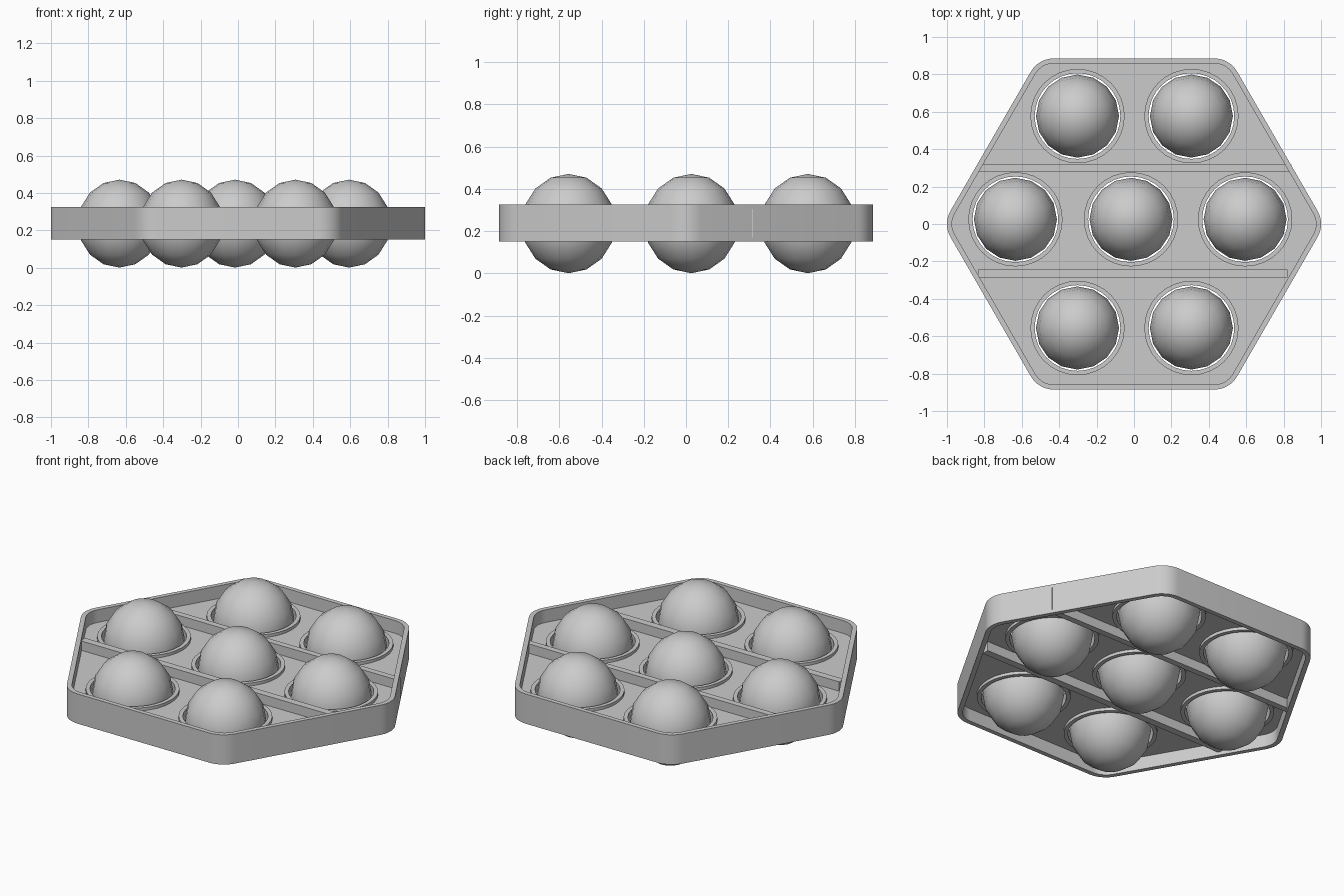
import bpy, bmesh
from math import sin, cos, pi, radians

if "Cube" in bpy.data.objects:
    bpy.data.objects.remove(bpy.data.objects["Cube"])

MID = 0.238
BALLS = [(-0.302, 0.577), (0.307, 0.577),
         (-0.634, 0.025), (-0.016, 0.025), (0.594, 0.025),
         (-0.302, -0.556), (0.307, -0.556)]


def hexagon(apothem, r, n=8):
    """Outline of a hexagon with rounded corners, points on the x axis."""
    d = (apothem - r) / cos(pi / 6)
    pts = []
    for k in range(6):
        a = k * pi / 3
        for i in range(n + 1):
            t = a - pi / 6 + i / n * pi / 3
            pts.append((d * cos(a) + r * cos(t), d * sin(a) + r * sin(t)))
    return pts


def circle(c, r, n=32):
    return [(c[0] + r * cos(2 * pi * i / n), c[1] + r * sin(2 * pi * i / n)) for i in range(n)]


def smooth(ob):
    bpy.ops.object.select_all(action='DESELECT')
    ob.select_set(True)
    bpy.context.view_layer.objects.active = ob
    bpy.ops.object.shade_smooth_by_angle(angle=radians(35))


def slab(name, outlines, height):
    """Flat outlines (inner ones become holes) extruded about MID."""
    cu = bpy.data.curves.new(name, 'CURVE')
    cu.dimensions = '2D'
    cu.fill_mode = 'BOTH'
    cu.extrude = height / 2
    for pts in outlines:
        sp = cu.splines.new('POLY')
        sp.points.add(len(pts) - 1)
        for p, (x, y) in zip(sp.points, pts):
            p.co = (x, y, 0, 1)
        sp.use_cyclic_u = True
    tmp = bpy.data.objects.new(name + "_outline", cu)
    bpy.context.collection.objects.link(tmp)
    bpy.context.view_layer.update()
    me = bpy.data.meshes.new_from_object(tmp.evaluated_get(bpy.context.evaluated_depsgraph_get()))
    bpy.data.objects.remove(tmp)
    bm = bmesh.new()
    bm.from_mesh(me)
    bmesh.ops.remove_doubles(bm, verts=bm.verts, dist=1e-5)
    bmesh.ops.recalc_face_normals(bm, faces=bm.faces)
    bm.to_mesh(me)
    bm.free()
    ob = bpy.data.objects.new(name, me)
    ob.location.z = MID
    bpy.context.collection.objects.link(ob)
    smooth(ob)


# Outer rim and the mid-height plate with a hole for each ball
slab("frame", [hexagon(0.885, 0.14), hexagon(0.858, 0.113)], 0.176)
slab("plate", [hexagon(0.87, 0.125)] + [circle(c, 0.23) for c in BALLS], 0.025)

# Balls, each in a raised collar
for i, c in enumerate(BALLS):
    slab(f"collar_{i + 1}", [circle(c, 0.252), circle(c, 0.229)], 0.06)
    bpy.ops.mesh.primitive_uv_sphere_add(segments=16, ring_count=8, radius=1, location=(*c, 0.236))
    ball = bpy.context.object
    ball.name = f"ball_{i + 1}"
    ball.scale = (0.222, 0.222, 0.235)
    bpy.ops.object.shade_smooth()

# Two divider ribs between the rows
for name, x0, x1, y0, y1 in [("back_rib", -0.835, 0.842, 0.281, 0.318),
                             ("front_rib", -0.835, 0.822, -0.286, -0.243)]:
    bpy.ops.mesh.primitive_cube_add(size=1, location=((x0 + x1) / 2, (y0 + y1) / 2, MID))
    rib = bpy.context.object
    rib.name = name
    rib.scale = (x1 - x0, y1 - y0, 0.136)
